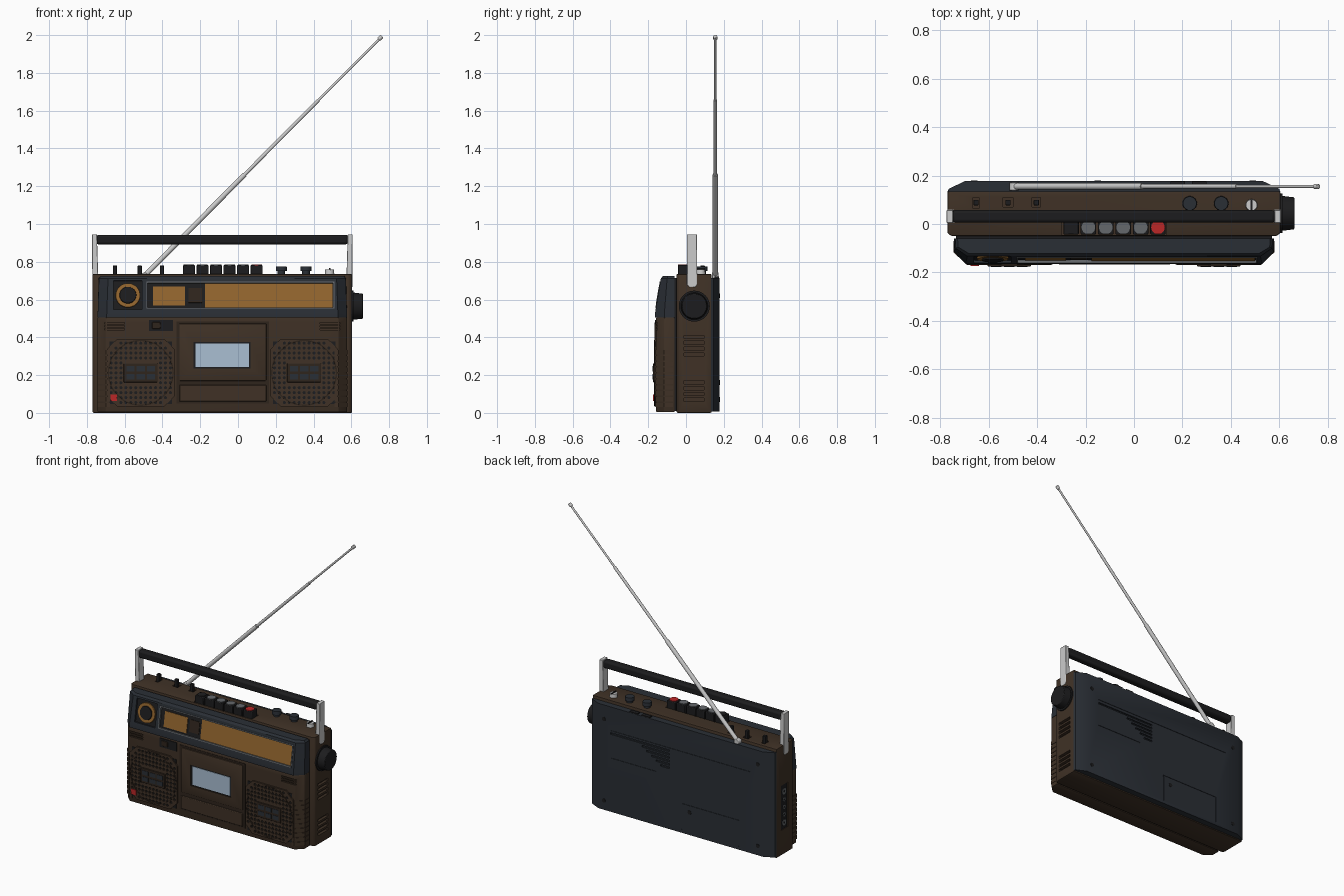
import bpy, bmesh
from math import atan2, hypot
from mathutils import Vector, Matrix

CX = -0.083  # middle of the cabinet


def mat(name, *rgb):
    m = bpy.data.materials.new(name)
    m.diffuse_color = (*rgb, 1)
    return m


BROWN = mat("brown", 0.05, 0.031, 0.019)
DARKBROWN = mat("dark_brown", 0.028, 0.018, 0.012)
NAVY = mat("navy_grey", 0.023, 0.028, 0.036)
BLACK = mat("black", 0.012, 0.012, 0.013)
SILVER = mat("silver", 0.6, 0.6, 0.6)
GREY = mat("grey", 0.13, 0.14, 0.15)
GOLD = mat("amber", 0.29, 0.13, 0.027)
GLASS = mat("window_blue", 0.4, 0.52, 0.65)
RED = mat("red", 0.5, 0.02, 0.02)


def finish(bm, name, m, bevel=0):
    bmesh.ops.recalc_face_normals(bm, faces=bm.faces)
    me = bpy.data.meshes.new(name)
    bm.to_mesh(me)
    bm.free()
    if m:
        me.materials.append(m)
    ob = bpy.data.objects.new(name, me)
    bpy.context.collection.objects.link(ob)
    if bevel:
        b = ob.modifiers.new("bevel", 'BEVEL')
        b.width, b.segments, b.limit_method = bevel, 2, 'ANGLE'
    return ob


def boxes(name, items, m=None, bevel=0):
    """Each item: x0, x1, y0, y1, z0, z1."""
    bm = bmesh.new()
    for x0, x1, y0, y1, z0, z1 in items:
        mx = Matrix.Translation(((x0 + x1) / 2, (y0 + y1) / 2, (z0 + z1) / 2))
        mx = mx @ Matrix.Diagonal((x1 - x0, y1 - y0, z1 - z0, 1))
        bmesh.ops.create_cube(bm, size=1, matrix=mx)
    return finish(bm, name, m, bevel)


def cyls(name, items, m=None, n=32, bevel=0):
    """Each item: start, end, start radius, end radius."""
    bm = bmesh.new()
    for a, b, r0, r1 in items:
        a, b = Vector(a), Vector(b)
        mx = Matrix.Translation((a + b) / 2) @ (b - a).to_track_quat('Z', 'Y').to_matrix().to_4x4()
        bmesh.ops.create_cone(bm, cap_ends=True, segments=n, radius1=r0, radius2=r1,
                              depth=(b - a).length, matrix=mx)
    return finish(bm, name, m, bevel)


def loft(name, sections, m, bevel=0):
    """Closed solid through (z, xy outline) sections."""
    bm = bmesh.new()
    rings = [[bm.verts.new((x, y, z)) for x, y in pts] for z, pts in sections]
    for lo, hi in zip(rings, rings[1:]):
        for i in range(len(lo)):
            j = (i + 1) % len(lo)
            bm.faces.new((lo[i], lo[j], hi[j], hi[i]))
    bm.faces.new(rings[0])
    bm.faces.new(rings[-1])
    return finish(bm, name, m, bevel)


def sym(half):
    """Mirror (half width, y) points into a closed outline."""
    return [(CX + w, y) for w, y in half] + [(CX - w, y) for w, y in reversed(half)]


def cut(ob, cutter):
    md = ob.modifiers.new("cut", 'BOOLEAN')
    md.object, md.operation, md.solver = cutter, 'DIFFERENCE', 'EXACT'
    dg = bpy.context.evaluated_depsgraph_get()
    me = bpy.data.meshes.new_from_object(ob.evaluated_get(dg))
    ob.modifiers.clear()
    ob.data = me
    bpy.data.objects.remove(cutter)


# Cabinet: middle shell, seam, back cover, lower and upper front
shell = loft("middle_shell", [(z, sym([(0.67, -0.05), (0.687, -0.038), (0.687, 0.135)])) for z in (0, 0.735)], BROWN, 0.006)
vents = [(0.585, 0.65, -0.01, 0.095, z, z + 0.018) for b in (0.06, 0.3) for z in [b + 0.031 * i for i in range(4)]]
vents += [(-0.665, -0.64, 0.065, 0.11, 0.722, 0.8), (-0.54, -0.5, 0.07, 0.11, 0.722, 0.8),
          (-0.42, -0.385, 0.07, 0.11, 0.722, 0.8), (-0.30, 0.135, -0.045, 0.025, 0.72, 0.8),
          (-0.8, -0.76, 0.015, 0.085, 0.17, 0.47)]
cut(shell, boxes("shell_cutter", vents))
boxes("seam_strip", [(-0.735, 0.57, -0.07, -0.045, 0.01, 0.715)], BLACK)
back_o = sym([(0.687, 0.133), (0.682, 0.145), (0.615, 0.177)])
back = loft("back_cover", [(0.008, back_o), (0.715, back_o)], NAVY)
# Back louvres and panel lines (kept apart from each other)
louvres = [(0.0, 0.44 if i == 0 else 0.24 - 0.035 * i, 0.168, 0.2, 0.53 - 0.023 * i, 0.541 - 0.023 * i) for i in range(6)]
lines = [(-0.6, 0.44, 0.174, 0.2, 0.555, 0.561), (-0.52, -0.09, 0.174, 0.2, 0.205, 0.211),
         (-0.52, -0.514, 0.174, 0.2, 0.03, 0.203), (-0.096, -0.09, 0.174, 0.2, 0.03, 0.203),
         (0.1, 0.44, 0.174, 0.2, 0.37, 0.376)]
cut(back, boxes("back_cutter", louvres + lines))
cyls("back_screws", [((x, 0.165, z), (x, 0.179, z), 0.016, 0.013)
                     for x, z in ((-0.66, 0.07), (-0.66, 0.62), (0.49, 0.07), (0.49, 0.62), (-0.15, 0.16))], BLACK, 16)
boxes("back_switches", [(x, x + 0.06, 0.15, 0.176, 0.70, 0.722) for x in (0.15, 0.24)], BLACK)

low = sym([(0.66, -0.06), (0.66, -0.115), (0.615, -0.158)])
lower = loft("lower_front", [(0.004, low), (0.505, low)], BROWN, 0.004)
slots = [(x, x + 0.13, -0.2, -0.15, z, z + 0.008) for x in (-0.73, 0.434) for z in (0.44, 0.455, 0.47)]
cut(lower, boxes("slot_cutter", slots))
upper = loft("upper_front", [(0.505, sym([(0.66, -0.06), (0.66, -0.115), (0.612, -0.165)])),
                             (0.52, sym([(0.66, -0.06), (0.66, -0.115), (0.612, -0.165)])),
                             (0.712, sym([(0.655, -0.06), (0.653, -0.1), (0.605, -0.133)])),
                             (0.725, sym([(0.645, -0.06), (0.643, -0.095), (0.598, -0.122)]))], NAVY)

# Ribs wrapping the lower front corners
for side in (-1, 1):
    o = [(CX + side * w, y) for w, y in ((0.65, -0.07), (0.663, -0.07), (0.663, -0.116), (0.615, -0.161), (0.595, -0.161), (0.595, -0.15))]
    for i in range(10):
        loft("corner_rib", [(0.03 + i * 0.031, o), (0.053 + i * 0.031, o)], BROWN)

# Speakers: perforated plate, dark backing, ring and badge
for sx in (-0.515, 0.35):
    sz, p = 0.212, 0.0262
    boxes("speaker_backing", [(sx - 0.165, sx + 0.165, -0.161, -0.15, sz - 0.165, sz + 0.165)], BLACK)
    a, c = 0.178, 0.125
    o = [(a, c), (c, a), (-c, a), (-a, c), (-a, -c), (-c, -a), (c, -a), (a, -c)]
    plate = loft("speaker_grille", [(0, o), (0.012, o)], BROWN)
    plate.data.transform(Matrix.Translation((sx, -0.156, sz)) @ Matrix.Rotation(1.5707963, 4, 'X'))
    holes = [(sx + i * p, sz + k * p) for i in range(-6, 7) for k in range(-6, 7)
             if hypot(i, k) < 7.6 and not (abs(i) < 4 and abs(k) < 3)]
    cut(plate, cyls("hole_cutter", [((x, -0.2, z), (x, -0.159, z), 0.0085, 0.0085) for x, z in holes], None, 8))
    ring = cyls("speaker_ring", [((sx, -0.17, sz), (sx, -0.16, sz), 0.175, 0.175)], DARKBROWN, 48)
    cut(ring, cyls("ring_cutter", [((sx, -0.2, sz), (sx, -0.1, sz), 0.168, 0.168)], None, 48))
    boxes("speaker_badge", [(sx - 0.09, sx + 0.09, -0.175, -0.16, sz - 0.05, sz + 0.05)], DARKBROWN, 0.003)
    boxes("badge_bars", [(sx + d - 0.022, sx + d + 0.022, -0.177, -0.17, sz + e - 0.014, sz + e + 0.014)
                         for d in (-0.054, 0, 0.054) for e in (-0.021, 0.021)], NAVY)

# Cassette bay
boxes("cassette_surround", [(-0.325, 0.165, -0.161, -0.15, 0.05, 0.485)], DARKBROWN)
door = boxes("cassette_door", [(-0.31, 0.15, -0.168, -0.15, 0.17, 0.473)], BROWN, 0.004)
cut(door, boxes("window_cutter", [(-0.235, 0.067, -0.2, -0.159, 0.235, 0.375)]))
boxes("cassette_window_frame", [(-0.235, 0.067, -0.163, -0.155, 0.235, 0.375)], BLACK)
boxes("cassette_window", [(-0.225, 0.057, -0.166, -0.16, 0.243, 0.367)], GLASS)
boxes("lower_panel", [(-0.31, 0.15, -0.168, -0.15, 0.06, 0.148)], BROWN, 0.004)
boxes("mode_switch_plate", [(-0.47, -0.345, -0.163, -0.15, 0.433, 0.492)], BLACK)
boxes("mode_switch", [(-0.455, -0.41, -0.168, -0.155, 0.445, 0.48)], DARKBROWN, 0.003)
boxes("red_badge", [(-0.675, -0.64, -0.174, -0.155, 0.062, 0.098)], RED)

# Tuning panel, sunk into the sloping upper front
tilt = Matrix.Translation((0, -0.165, 0.52)) @ Matrix.Rotation(-atan2(0.032, 0.192), 4, 'X') @ Matrix.Translation((0, 0, -0.52))


def panel(ob):
    ob.data.transform(tilt)
    return ob


cut(upper, panel(boxes("recess_cutter", [(-0.485, 0.51, -0.05, 0.014, 0.552, 0.697), (-0.66, -0.507, -0.05, 0.014, 0.548, 0.703)])))
panel(boxes("dial_backing", [(-0.484, 0.509, 0.01, 0.02, 0.553, 0.696)], BLACK))
panel(boxes("dial_frame", [(-0.478, 0.503, -0.003, 0.015, z, z + 0.007) for z in (0.552, 0.69)]
            + [(x, x + 0.007, -0.003, 0.015, 0.552, 0.697) for x in (-0.485, 0.503)], GREY))
panel(boxes("dial_scale", [(-0.45, -0.28, 0.006, 0.02, 0.57, 0.672), (-0.175, 0.5, 0.006, 0.02, 0.56, 0.687)], GOLD))
panel(boxes("meter_block", [(-0.262, -0.19, 0.006, 0.02, 0.585, 0.665)], DARKBROWN))
panel(boxes("tuner_plate", [(-0.659, -0.508, 0.01, 0.02, 0.549, 0.702)], BLACK))
panel(cyls("tuner_ring", [((-0.583, 0.002, 0.625), (-0.583, 0.015, 0.625), 0.064, 0.066)], GOLD, 40))
panel(cyls("tuner_knob", [((-0.583, -0.004, 0.625), (-0.583, 0.01, 0.625), 0.043, 0.047)], BLACK, 40))

# Carrying handle
for s in (-1, 1):
    o1, o2 = sorted((s * 0.664, s * 0.69)), sorted((s * 0.656, s * 0.688))
    secs = []
    for z, (l, r), y0, y1 in ((0.665, o2, 0.016, 0.05), (0.68, o2, 0.005, 0.06), (0.945, o1, 0.004, 0.058)):
        secs.append((z, [(CX + l, y0), (CX + r, y0), (CX + r, y1), (CX + l, y1)]))
    loft("handle_arm", secs, SILVER, 0.003)
boxes("handle_grip", [(-0.75, 0.582, 0.006, 0.057, 0.892, 0.943)], BLACK, 0.012)

# Cassette keys
for i, m in enumerate((BLACK, GREY, GREY, GREY, GREY, RED)):
    x = -0.26 + 0.0718 * i
    boxes("cassette_key", [(x - 0.032, x + 0.032, -0.043, 0.018, 0.715, 0.782)], BLACK, 0.004)
    cyls("key_cap", [((x, -0.014, 0.77), (x, -0.014, 0.786), 0.028, 0.028)], m)

# Top switches and knobs
for x in (-0.652, -0.52, -0.403):
    boxes("slide_switch", [(x - 0.011, x + 0.011, 0.077, 0.1, 0.715, 0.78)], BLACK, 0.003)
for x in (0.23, 0.36):
    cyls("top_knob", [((x, 0.085, 0.73), (x, 0.085, 0.752), 0.02, 0.02), ((x, 0.085, 0.75), (x, 0.085, 0.774), 0.03, 0.028)], NAVY)
cyls("round_switch", [((0.485, 0.078, 0.73), (0.485, 0.078, 0.76), 0.025, 0.023)], SILVER)
boxes("round_switch_bar", [(0.481, 0.489, 0.055, 0.101, 0.745, 0.766)], BLACK)

# Side tuning knob and left socket panel
cyls("tuning_knob", [((0.6, 0.044, 0.565), (0.612, 0.044, 0.565), 0.082, 0.082)], BLACK, 48)
cyls("tuning_knob_grip", [((0.61, 0.044, 0.565), (0.662, 0.044, 0.565), 0.072, 0.066)], BLACK, 48, 0.004)
boxes("socket_panel", [(-0.766, -0.755, 0.015, 0.085, 0.17, 0.47)], BLACK)
cyls("sockets", [((-0.769, 0.05, z), (-0.76, 0.05, z), r, r) for z, r in ((0.21, 0.02), (0.265, 0.013), (0.315, 0.013), (0.365, 0.013), (0.42, 0.02))], GREY, 20)
cyls("socket_holes", [((-0.77, 0.05, z), (-0.76, 0.05, z), 0.007, 0.007) for z in (0.21, 0.265, 0.315, 0.365, 0.42)], BLACK, 12)

# Telescopic aerial
stops = [(-0.495, 0.725, 0.0135), (0.035, 1.262, 0.0095), (0.425, 1.655, 0.0065), (0.756, 1.987, 0)]
cyls("aerial_rod", [((a[0], 0.155, a[1]), (b[0], 0.155, b[1]), a[2], a[2]) for a, b in zip(stops, stops[1:])], SILVER, 16)
cyls("aerial_tip", [((0.745, 0.155, 1.977), (0.762, 0.155, 1.994), 0.011, 0.011)], SILVER, 16, 0.003)
cyls("aerial_pivot", [((-0.495, 0.138, 0.724), (-0.495, 0.172, 0.724), 0.019, 0.019)], SILVER, 20, 0.003)

# Smooth round parts, keep edges sharp
bpy.ops.object.select_all(action='SELECT')
bpy.context.view_layer.objects.active = shell
bpy.ops.object.shade_smooth_by_angle()
